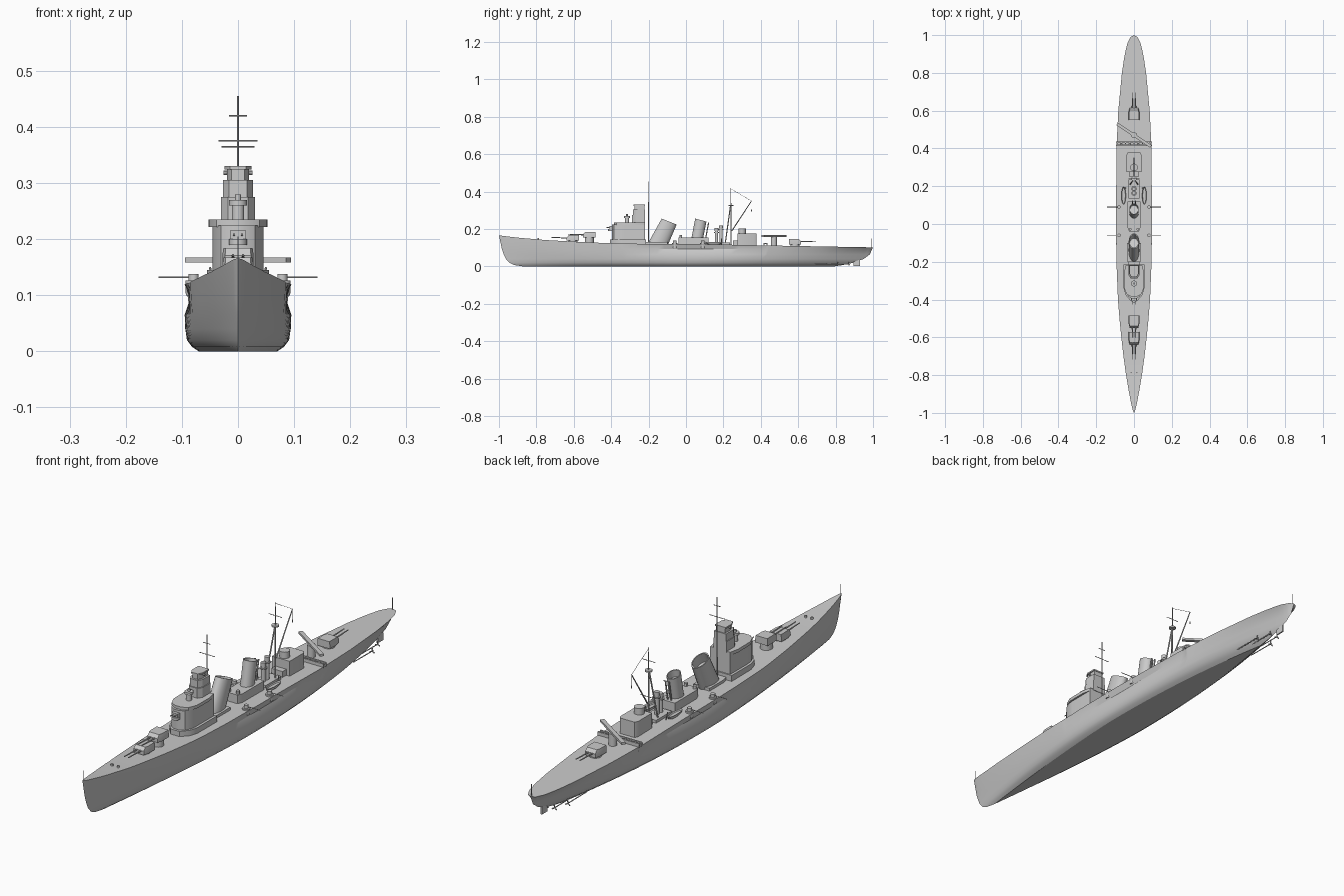
import bpy, math
from mathutils import Vector

if "Cube" in bpy.data.objects:
    bpy.data.objects.remove(bpy.data.objects["Cube"])


def mesh(name, verts, faces, smooth=True):
    me = bpy.data.meshes.new(name)
    me.from_pydata(verts, [], faces)
    me.validate()
    ob = bpy.data.objects.new(name, me)
    bpy.context.collection.objects.link(ob)
    bpy.ops.object.select_all(action='DESELECT')
    ob.select_set(True)
    bpy.context.view_layer.objects.active = ob
    bpy.ops.object.mode_set(mode='EDIT')
    bpy.ops.mesh.select_all(action='SELECT')
    bpy.ops.mesh.remove_doubles(threshold=0.00005)
    bpy.ops.mesh.normals_make_consistent(inside=False)
    bpy.ops.object.mode_set(mode='OBJECT')
    if smooth:
        bpy.ops.object.shade_smooth_by_angle(angle=math.radians(30))
    return ob


def stack(name, rings):
    """Skin a list of equal-length vertex rings and cap both ends."""
    n = len(rings[0])
    faces = [(r * n + i, r * n + (i + 1) % n, (r + 1) * n + (i + 1) % n, (r + 1) * n + i)
             for r in range(len(rings) - 1) for i in range(n)]
    faces += [tuple(range(n)), tuple(range((len(rings) - 1) * n, len(rings) * n))]
    return mesh(name, [p for r in rings for p in r], faces)


def oval(x, y, z, rx, ry, tilt=0, n=24):
    return [(x + rx * math.cos(a), y + ry * math.sin(a), z - tilt * math.sin(a))
            for a in (2 * math.pi * i / n for i in range(n))]


def cyl(name, x, y, z0, z1, r, r2=None):
    return stack(name, [oval(x, y, z0, r, r), oval(x, y, z1, r2 or r, r2 or r)])


def prism(name, outline, z0, z1):
    """Outline lists the +x side from front to back and is mirrored."""
    pts = outline + [(-x, y) for x, y in reversed(outline)]
    return stack(name, [[(x, y, z) for x, y in pts] for z in (z0, z1)])


def box(name, x, y0, y1, z0, z1):
    return prism(name, [(x, y0), (x, y1)], z0, z1)


def rod(name, a, b, r, r2=None, n=8):
    a, b = Vector(a), Vector(b)
    q = (b - a).to_track_quat('Z', 'Y')
    return stack(name, [[p + q @ Vector((k * math.cos(2 * math.pi * i / n),
                 k * math.sin(2 * math.pi * i / n), 0)) for i in range(n)]
                 for p, k in ((a, r), (b, r2 or r))])


def lerp(table, v):
    for (a, p), (b, q) in zip(table, table[1:]):
        if v <= b:
            return p + (q - p) * max(0, (v - a) / (b - a))
    return table[-1][1]


# Hull: waterline levels, each with its own bow and stern end
SHEER = [(-1, .166), (-.9, .154), (-.75, .141), (-.55, .130), (-.35, .122), (.1, .119), (.5, .111), (1, .102)]
DECK = [(0, 0), (.006, .006), (.02, .013), (.05, .025), (.1, .042), (.15, .056), (.2, .067), (.25, .077),
        (.3, .085), (.4, .093), (.5, .095), (.7, .093), (.8, .083), (.9, .064), (.95, .049),
        (.98, .034), (.995, .018), (1, 0)]
LEVELS = [(0, -.87, .79, .070, 1.5), (.008, -.92, .84, .082, 1.6), (.02, -.945, .895, .091, 1.75),
          (.04, -.963, .95, .094, 1.9), (.065, -.975, .983, .095, 2.1), (.092, -.984, .995, 0, 0)]
cols = sorted(set([i / 50 for i in range(51)] + [.006, .012, .97, .985, .99, .995, .331, .329, .714, .716]))


def sheer(y):
    return lerp(SHEER, y)


def half_width(m, p, t):
    u = abs(2 * t - 1)
    return m * (1 - u ** (p if t < .5 else p + .6))


rows = []
for z, y0, y1, m, p in LEVELS:
    row = []
    for t in cols:
        if m:
            w = min(half_width(m, p, t), lerp(DECK, t) + .004) if 0 < t < 1 else 0
        else:
            low, top = half_width(.095, 2.1, t), lerp(DECK, t)
            w = .086 if .33 < t < .715 else .4 * min(low, top) + .6 * top
            w = min(w, top + .002) if 0 < t < 1 else 0
        row.append((w, y0 + (y1 - y0) * t, z))
    rows.append(row)
rows.append([(lerp(DECK, t), 2 * t - 1, sheer(2 * t - 1)) for t in cols])
verts, faces, N, R = [], [], len(cols), len(rows)
for s in (1, -1):
    verts += [(s * x, y, z) for row in rows for x, y, z in row]
for h in (0, R * N):
    faces += [(h + r * N + i, h + r * N + i + 1, h + (r + 1) * N + i + 1, h + (r + 1) * N + i)
              for r in range(R - 1) for i in range(N - 1)]
for base in (0, (R - 1) * N):
    faces += [(base + i, base + i + 1, R * N + base + i + 1, R * N + base + i) for i in range(N - 1)]
mesh("hull", verts, faces)

# Main gun turrets: centre y, base z, direction of fire
for nm, yc, zb, d in (("turret_a", -.605, .138, -1), ("turret_b", -.517, .155, -1), ("turret_aft", .582, .118, 1)):
    cyl(nm + "_barbette", 0, yc, .1, zb, .024)
    shape = [[(.023, .033), (.028, .012), (.028, -.032)], [(.022, .022), (.026, .008), (.026, -.032)]]
    rings = []
    for pts, z in zip([shape[0], shape[0], shape[1]], (zb, zb + .016, zb + .029)):
        rings.append([(x, yc + d * y, z) for x, y in pts + [(-x, y) for x, y in reversed(pts)]])
    stack(nm + "_house", rings)
    for s in (1, -1):
        rod(nm + "_barrel", (s * .009, yc + d * .02, zb + .014), (s * .009, yc + d * .113, zb + .017), .0032, .002)

# Bridge: deckhouse, overhanging platform and stepped tower
prism("bridge_base", [(.02, -.405), (.045, -.375), (.055, -.34), (.055, -.215)], .1, .145)
prism("bridge_house", [(.012, -.395), (.03, -.385), (.042, -.36), (.045, -.33), (.045, -.22)], .14, .224)
prism("bridge_platform", [(.015, -.385), (.038, -.372), (.052, -.34), (.053, -.26), (.045, -.22)], .222, .235)
for i, (w, y0, y1, z0, z1) in enumerate([(.030, -.288, -.218, .23, .275), (.027, -.284, -.218, .275, .305),
                                         (.020, -.276, -.222, .305, .325), (.024, -.28, -.22, .324, .330)]):
    prism(f"tower_tier_{i}", [(w * .6, y0), (w, y0 + .018), (w, y1)], z0, z1)
cyl("director_stem", 0, -.315, .23, .262, .011)
cyl("director_head", 0, -.315, .26, .27, .016)
cyl("director_knob", 0, -.315, .27, .28, .005)
cyl("bridge_gun_tub", 0, -.4, .19, .2, .016)
box("bridge_gun_shield", .014, -.408, -.385, .2, .215)
for s in (1, -1):
    rod("bridge_gun_barrel", (s * .007, -.4, .207), (s * .007, -.425, .209), .002)
    rod("rangefinder", (s * .02, -.25, .318), (s * .026, -.25, .318), .004)

# Hollow raked funnels on their casings
def funnel(name, y0, z0, y1, z1, rx, ry0, ry1, tilt):
    stack(name, [oval(0, y0, z0, rx, ry0), oval(0, y1, z1, rx, ry1, tilt),
                 oval(0, y1, z1, rx * .87, ry1 * .87, tilt * .87),
                 oval(0, y1 - (y1 - y0) * .3, z1 - (z1 - z0) * .3, rx * .85, ry1 * .85, tilt * .85)])


funnel("fore_funnel", -.155, .11, -.09, .24, .028, .056, .04, .016)
prism("fore_funnel_casing", [(.03, -.215), (.036, -.19), (.036, -.1)], .1, .132)
funnel("aft_funnel", .06, .15, .079, .248, .025, .031, .03, .008)
prism("aft_funnel_casing", [(.026, -.04), (.034, -.02), (.034, .12)], .1, .155)
for s in (1, -1):
    rod("casing_vent", (s * .02, -.028, .15), (s * .02, -.028, .168), .007, n=12)
    rod("funnel_pipe", (s * .008, .105, .15), (s * .008, .121, .235), .003)

# Side guns on round platforms, and ship's boats
for s in (1, -1):
    for y in (-.06, .09):
        cyl("side_gun_tub", s * .079, y, .1, .126, .014, .015)
        cyl("side_gun_mount", s * .079, y, .125, .138, .009)
        rod("side_gun_barrel", (s * .079, y, .132), (s * .142, y, .132), .0014)
    stack("boat", [oval(s * .055, .15, .116, .005, .025), oval(s * .055, .15, .124, .011, .042),
                   oval(s * .055, .15, .132, .012, .046), oval(s * .055, .15, .127, .009, .041)])
    rod("boat_davit", (s * .042, .19, .11), (s * .05, .19, .15), .002)

# Searchlight posts between funnel and main mast
for y, h in ((.163, .19), (.187, .205)):
    cyl("searchlight_post", 0, y, .1, h, .009)
    cyl("searchlight_platform", 0, y, h - .01, h - .006, .014)
    cyl("searchlight", 0, y, h, h + .015, .01)
box("searchlight_deck", .03, .135, .235, .1, .128)

# Masts, yards and derrick
rod("fore_mast", (0, -.2, .1), (0, -.2, .455), .0028, .0014)
for z, w, y in ((.42, .016, -.2), (.375, .035, -.2), (.365, .029, .24)):
    rod("yard", (-w, y, z), (w, y, z), .0013)
rod("main_mast", (0, .24, .1), (0, .24, .42), .0035, .0014)
for s in (1, -1):
    rod("mast_leg", (0, .238, .325), (s * .022, .208, .11), .003)
cyl("mast_platform", 0, .24, .322, .328, .014)
rod("derrick_boom", (0, .245, .19), (0, .35, .35), .003, .002)
rod("derrick_stay", (0, .24, .415), (0, .35, .35), .0008)
rod("derrick_fall", (0, .35, .35), (0, .35, .305), .0008)
rod("derrick_hook", (0, .35, .305), (0, .35, .295), .0025)
rod("bow_staff", (0, -.992, .16), (0, -.992, .205), .001)
rod("stern_staff", (0, .993, .1), (0, .993, .15), .001)

# After deckhouse with its director
prism("after_house", [(.04, .275), (.04, .365), (.033, .378)], .1, .176)
cyl("after_director", 0, .3, .17, .202, .02)
prism("after_house_lower", [(.025, .25), (.025, .28)], .1, .14)

# Catapult turned across the deck, with transverse aircraft rails
cyl("catapult_pedestal", 0, .47, .1, .16, .016)
a, b = Vector((-.09, .53, 0)), Vector((.09, .41, 0))
side = Vector((.12, .18, 0)).normalized() * .008
stack("catapult", [[p + Vector((0, 0, z)) for p in (a - side, b - side, b + side, a + side)] for z in (.158, .167)])
for y in (.417, .433):
    box("aircraft_rail", .094, y - .003, y + .003, .11, .126)
for i in range(-4, 5):
    x = i * .0225
    rod("rail_tie", (x, .415, .122), (x, .435, .122), .003)

# Anchors gear on the foredeck
for s in (1, -1):
    cyl("capstan", s * .014, -.79, .135, .152, .005)

# Rudder, shafts and propellers
box("rudder", .003, .895, .93, .003, .034)
for s in (1, -1):
    for x, y in ((.018, .87), (.036, .81)):
        rod("propeller_shaft", (s * x, y - .12, .013), (s * x, y, .012), .002)
        rod("propeller_hub", (s * x, y - .004, .012), (s * x, y + .008, .012), .003, .0015)
        for k in range(3):
            t = k * 2 * math.pi / 3 + math.pi / 2
            c = Vector((s * x, y, .012))
            rod("propeller_blade", c, c + Vector((.011 * math.cos(t), .002, .011 * math.sin(t))), .0014, .003, 6)
